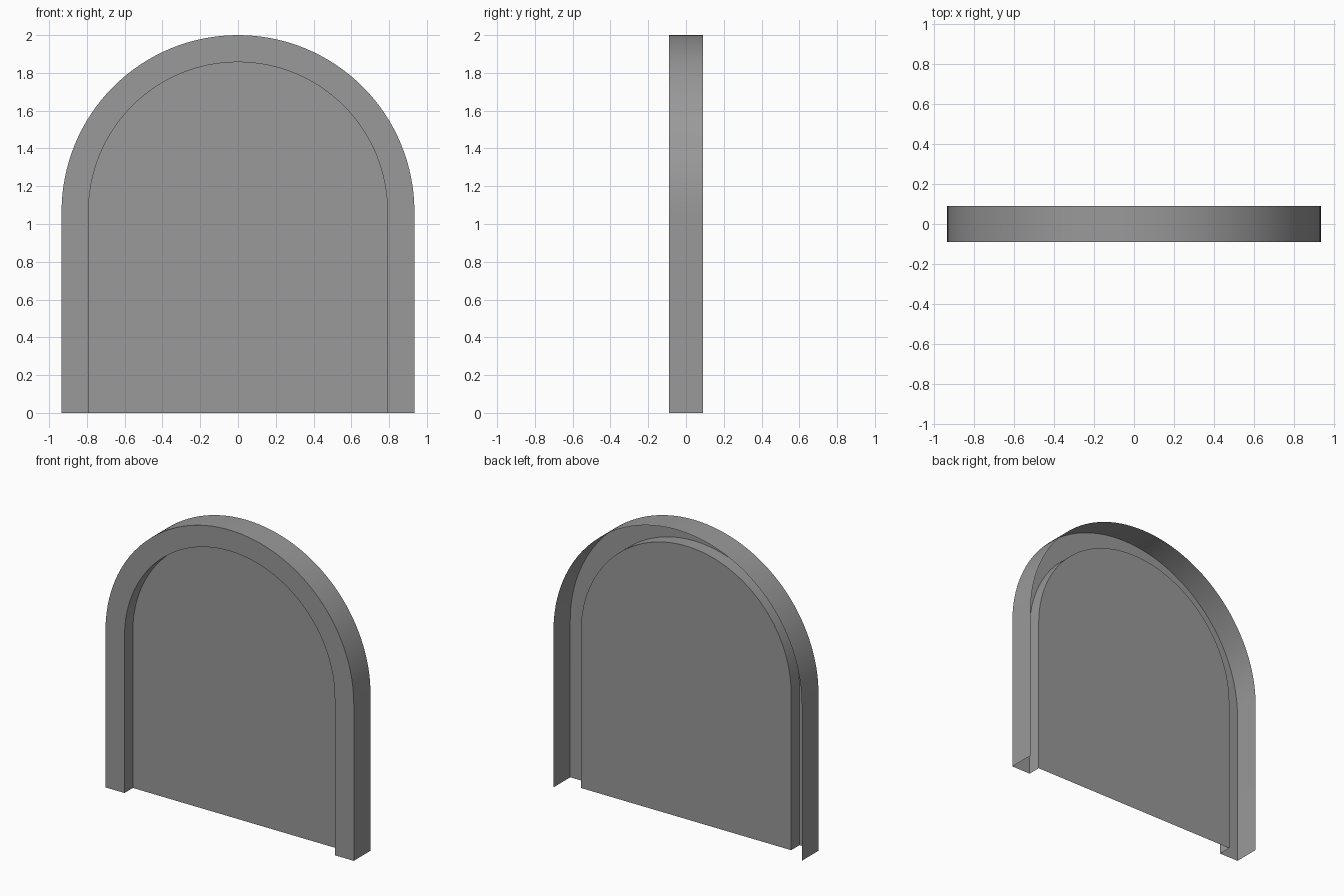
import bpy, bmesh
from math import pi, cos, sin, radians

if "Cube" in bpy.data.objects:
    bpy.data.objects.remove(bpy.data.objects["Cube"])

SPRING = 1.066           # height where the arch begins
R_OUT, R_IN = 0.934, 0.791
FRONT, BACK, PANEL_Y = -0.09, 0.09, 0.0
SEGMENTS = 64

# Dark grey shared by both parts
grey = bpy.data.materials.new("dark_grey")
grey.diffuse_color = (0.32, 0.32, 0.32, 1)
grey.use_nodes = True
grey.node_tree.nodes["Principled BSDF"].inputs["Base Color"].default_value = grey.diffuse_color


def arch(bm, radius, y):
    """Open arch outline from the right foot over the top to the left foot."""
    pts = [(radius, 0)]
    pts += [(radius * cos(pi * i / SEGMENTS), SPRING + radius * sin(pi * i / SEGMENTS))
            for i in range(SEGMENTS + 1)]
    pts.append((-radius, 0))
    return [bm.verts.new((x, y, z)) for x, z in pts]


def bridge(bm, a, b):
    for i in range(len(a) - 1):
        bm.faces.new((a[i], a[i + 1], b[i + 1], b[i]))


def finish(bm, name):
    mesh = bpy.data.meshes.new(name)
    bm.to_mesh(mesh)
    bm.free()
    mesh.materials.append(grey)
    obj = bpy.data.objects.new(name, mesh)
    bpy.context.collection.objects.link(obj)
    bpy.ops.object.select_all(action='DESELECT')
    obj.select_set(True)
    bpy.context.view_layer.objects.active = obj
    bpy.ops.object.shade_smooth_by_angle(angle=radians(30))
    return obj


# Arched frame: outer wall, front face and inner reveal, open at back and foot
bm = bmesh.new()
loops = [arch(bm, R_OUT, BACK), arch(bm, R_OUT, FRONT),
         arch(bm, R_IN, FRONT), arch(bm, R_IN, PANEL_Y)]
for a, b in zip(loops, loops[1:]):
    bridge(bm, a, b)
finish(bm, "arch_frame")

# Flat panel recessed behind the frame, facing the front
bm = bmesh.new()
panel = bm.faces.new(arch(bm, R_IN, PANEL_Y))
panel.normal_update()
if panel.normal.y > 0:
    panel.normal_flip()
finish(bm, "arch_panel")
